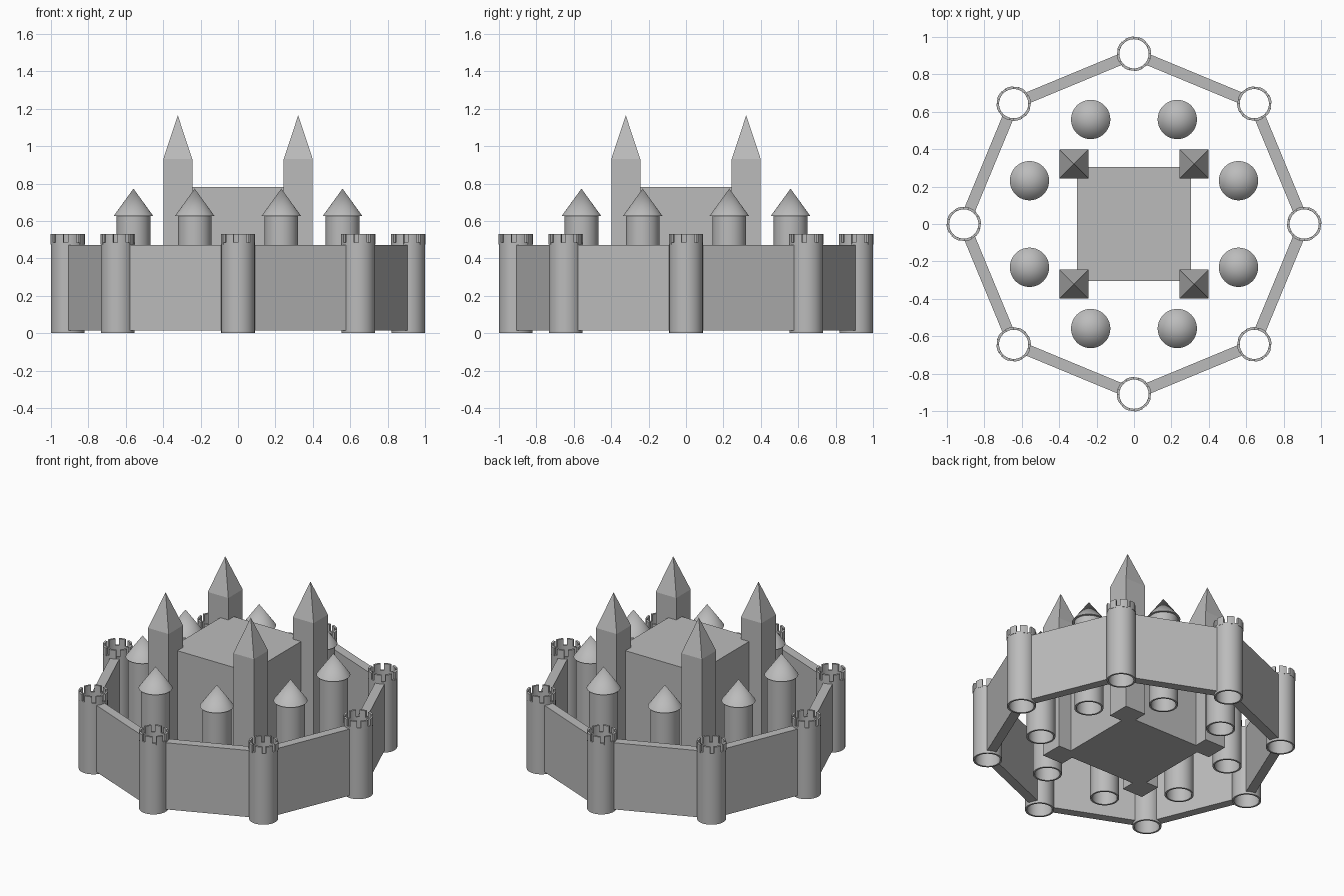
import bpy
import bmesh
from math import cos, sin, pi, radians
from mathutils import Vector

cube = bpy.data.objects.get("Cube")
if cube:
    bpy.data.objects.remove(cube, do_unlink=True)

stone = bpy.data.materials.new("grey_stone")
stone.use_nodes = True
GREY = (0.5, 0.5, 0.5, 1)
stone.diffuse_color = GREY
stone.node_tree.nodes["Principled BSDF"].inputs["Base Color"].default_value = GREY

SIDES = 48
FLOOR = 0.015          # foot of the walls, keep and inner towers


def sweep(bm, profile, start, angle, steps):
    """Turn a closed (radius, height) profile about z, capping partial turns."""
    full = angle >= 2 * pi - 0.001
    rings = []
    for i in range(steps if full else steps + 1):
        a = start + angle * i / steps
        rings.append([bm.verts.new((r * cos(a), r * sin(a), z)) for r, z in profile])
    n = len(profile)
    for i in range(steps):
        p, q = rings[i], rings[(i + 1) % len(rings)]
        for j in range(n):
            k = (j + 1) % n
            bm.faces.new((p[j], q[j], q[k], p[k]))
    if not full:
        bm.faces.new(rings[0])
        bm.faces.new(rings[-1][::-1])


def ring_profile(inner, outer, bottom, top):
    return [(inner, bottom), (outer, bottom), (outer, top), (inner, top)]


def finish(bm, name, smooth=False):
    bmesh.ops.recalc_face_normals(bm, faces=bm.faces)
    mesh = bpy.data.meshes.new(name)
    bm.to_mesh(mesh)
    bm.free()
    mesh.materials.append(stone)
    obj = place(mesh, name, (0, 0, 0))
    if smooth:
        bpy.ops.object.select_all(action='DESELECT')
        obj.select_set(True)
        bpy.context.view_layer.objects.active = obj
        bpy.ops.object.shade_smooth_by_angle(angle=radians(35))
    return obj


def place(mesh, name, location, turn=0):
    obj = bpy.data.objects.new(name, mesh)
    obj.location = location
    obj.rotation_euler.z = turn
    bpy.context.collection.objects.link(obj)
    return obj


def box(bm, size, centre):
    made = bmesh.ops.create_cube(bm, size=1)["verts"]
    bmesh.ops.scale(bm, vec=size, verts=made)
    bmesh.ops.translate(bm, vec=centre, verts=made)
    return made


def repeat_around(obj, count, radius, first):
    """Stand copies of a part in a circle, each turned outward."""
    for i in range(count):
        a = first + 2 * pi * i / count
        spot = (radius * cos(a), radius * sin(a), 0)
        if i == 0:
            obj.location, obj.rotation_euler.z = spot, a
        else:
            place(obj.data, f"{obj.name}_{i + 1}", spot, a)


# Outer towers: open tubes with battlements
RING = 0.91
bm = bmesh.new()
sweep(bm, ring_profile(0.078, 0.09, 0, 0.485), 0, 2 * pi, SIDES)
TEETH = 8
for t in range(TEETH):
    step = 2 * pi / TEETH
    sweep(bm, ring_profile(0.078, 0.092, 0.475, 0.53), t * step, step * 0.66, 4)
repeat_around(finish(bm, "wall_tower", True), 8, RING, 0)

# Curtain walls: straight slabs between neighbouring towers
span = 2 * RING * sin(pi / 8) - 2 * 0.083
bm = bmesh.new()
box(bm, (0.06, span, 0.47 - FLOOR), (0, 0, (0.47 + FLOOR) / 2))
repeat_around(finish(bm, "curtain_wall"), 8, RING * cos(pi / 8), pi / 8)

# Inner towers: tubes open at the foot
bm = bmesh.new()
sweep(bm, ring_profile(0.078, 0.09, FLOOR, 0.63), 0, 2 * pi, SIDES)
repeat_around(finish(bm, "inner_tower", True), 8, 0.605, pi / 8)

# Cone roofs with closed undersides
bm = bmesh.new()
cone = bmesh.ops.create_cone(bm, cap_ends=True, segments=SIDES,
                             radius1=0.105, radius2=0, depth=0.145)["verts"]
bmesh.ops.translate(bm, vec=(0, 0, 0.7), verts=cone)
repeat_around(finish(bm, "cone_roof", True), 8, 0.605, pi / 8)

# Keep
bm = bmesh.new()
box(bm, (0.61, 0.61, 0.78 - FLOOR), (0, 0, (0.78 + FLOOR) / 2))
finish(bm, "keep")

# Corner spires: square shafts drawn up to a point
bm = bmesh.new()
box(bm, (0.155, 0.155, 0.93 - FLOOR), (0, 0, (0.93 + FLOOR) / 2))
top = max(bm.faces, key=lambda f: f.calc_center_median().z)
tip = bmesh.ops.poke(bm, faces=[top])["verts"][0]
tip.co = Vector((0, 0, 1.165))
spire = finish(bm, "corner_spire")
spire.location = (0.322, 0.322, 0)
for x, y in ((-1, 1), (-1, -1), (1, -1)):
    place(spire.data, "corner_spire", (0.322 * x, 0.322 * y, 0))
